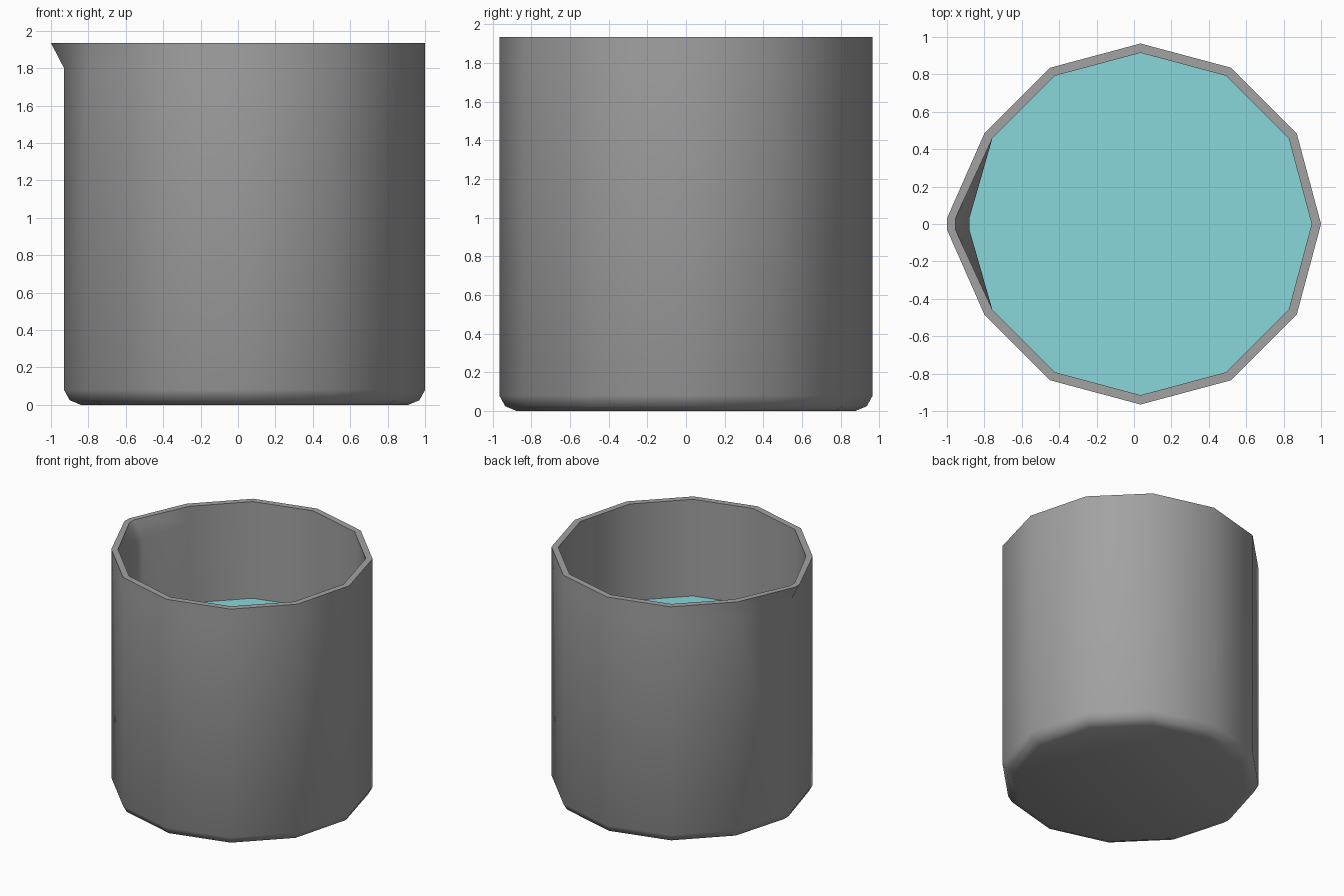
import bpy
import bmesh
from math import cos, sin, radians

CENTRE_X = 0.035   # the body sits off-centre because of the pouring lip
LIP_HALF = 0.03


def material(name, colour):
    mat = bpy.data.materials.new(name)
    mat.use_nodes = True
    mat.diffuse_color = (*colour, 1)
    mat.node_tree.nodes["Principled BSDF"].inputs["Base Color"].default_value = (*colour, 1)
    return mat


def ring(bm, radius, z, lip=0.0):
    """Twelve-sided ring whose -x corner is a narrow flat, pushed out by lip."""
    verts = [bm.verts.new((CENTRE_X + radius * cos(radians(a)), radius * sin(radians(a)), z))
             for a in range(-150, 151, 30)]
    x = CENTRE_X - radius - lip
    verts += [bm.verts.new((x, side * LIP_HALF, z)) for side in (1, -1)]
    return verts


def bridge(bm, low, high):
    """Join two rings, splitting the faces beside the lip into triangles."""
    n = len(low)
    for i in range(n):
        j = (i + 1) % n
        if i == n - 3:
            bm.faces.new((low[i], low[j], high[i]))
            bm.faces.new((low[j], high[j], high[i]))
        elif i == n - 1:
            bm.faces.new((low[i], low[j], high[j]))
            bm.faces.new((low[i], high[j], high[i]))
        else:
            bm.faces.new((low[i], low[j], high[j], high[i]))


def vessel(name, profile, mat):
    """Closed solid made from stacked rings of (radius, height, lip)."""
    bm = bmesh.new()
    rings = [ring(bm, *level) for level in profile]
    for low, high in zip(rings, rings[1:]):
        bridge(bm, low, high)
    bm.faces.new(rings[0][::-1])
    bm.faces.new(rings[-1])
    bmesh.ops.recalc_face_normals(bm, faces=bm.faces)
    mesh = bpy.data.meshes.new(name)
    bm.to_mesh(mesh)
    bm.free()
    mesh.materials.append(mat)
    obj = bpy.data.objects.new(name, mesh)
    bpy.context.collection.objects.link(obj)
    bpy.ops.object.select_all(action='DESELECT')
    obj.select_set(True)
    bpy.context.view_layer.objects.active = obj
    bpy.ops.object.shade_smooth_by_angle(angle=radians(42))
    return obj


cube = bpy.data.objects.get("Cube")
if cube:
    bpy.data.objects.remove(cube, do_unlink=True)

grey = material("cup grey", (0.36, 0.36, 0.36))
teal = material("liquid teal", (0.25, 0.68, 0.70))

# Cup: rounded foot, outer wall, lip, inner wall and floor
vessel("cup", [
    (0.875, 0.0, 0), (0.935, 0.025, 0), (0.965, 0.08, 0),
    (0.965, 1.8, 0), (0.965, 1.935, 0.07),
    (0.915, 1.935, 0.075), (0.915, 1.8, 0), (0.915, 0.06, 0),
], grey)

# Liquid filling the cup a little over half way
vessel("liquid", [(0.92, 0.05, 0), (0.92, 1.15, 0)], teal)
